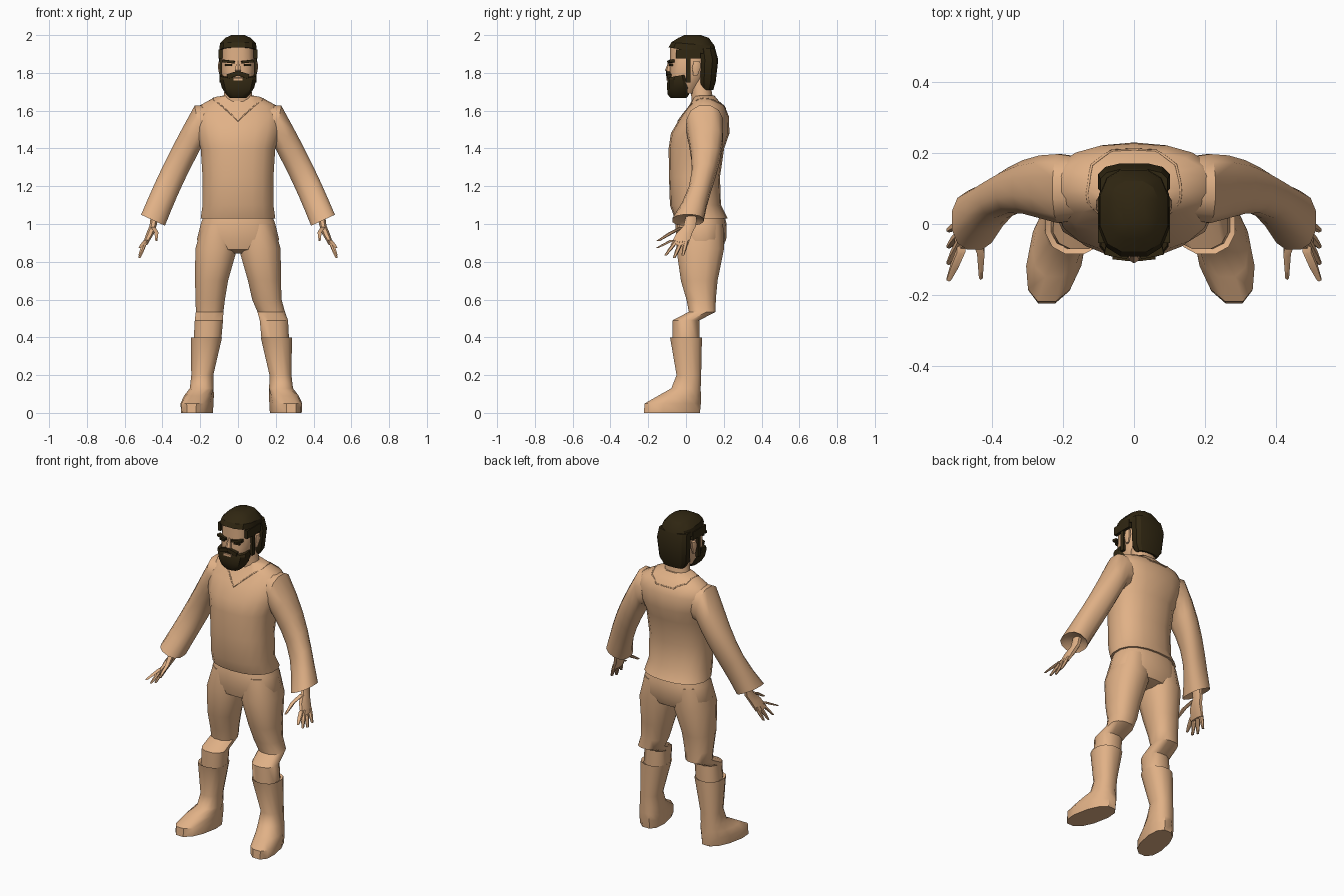
import bpy, bmesh, math
from mathutils import Vector, Matrix
from mathutils.bvhtree import BVHTree

cube = bpy.data.objects.get("Cube")
if cube:
    bpy.data.objects.remove(cube, do_unlink=True)


def material(name, red, green, blue):
    made = bpy.data.materials.new(name)
    made.use_nodes = True
    color = (red, green, blue, 1)
    made.diffuse_color = color
    made.node_tree.nodes["Principled BSDF"].inputs["Base Color"].default_value = color
    return made


tan = material("warm_tan", .75, .44, .24)
dark = material("dark_brown", .03, .02, .006)


def finish(name, bm, paint, crease=40):
    bmesh.ops.recalc_face_normals(bm, faces=bm.faces)
    mesh = bpy.data.meshes.new(name)
    bm.to_mesh(mesh)
    bm.free()
    mesh.materials.append(paint)
    part = bpy.data.objects.new(name, mesh)
    bpy.context.collection.objects.link(part)
    bpy.ops.object.select_all(action='DESELECT')
    part.select_set(True)
    bpy.context.view_layer.objects.active = part
    bpy.ops.object.shade_smooth_by_angle(angle=math.radians(crease))
    return part


def ring(z, wide, deep, x=0, y=0, rise=0, pitch=0, splay=0):
    """Cross-section: half sizes, centre, slopes over x and y, and sideways shear."""
    def point(angle, power):
        c, s = (math.copysign(abs(f) ** power, f) for f in (math.cos(angle), math.sin(angle)))
        return Vector((x + wide * c - splay * s, y + deep * s, z + rise * c + pitch * s))
    return point


def loft(name, *rings, paint=tan, sides=12, power=.85, side=1, lean=None, crease=40):
    bm = bmesh.new()
    loops = []
    for point in rings:
        loop = []
        for i in range(sides):
            p = point(math.tau * (i + .5) / sides, power)
            p.x = side * p.x + (lean(p.z) if lean else 0)
            loop.append(bm.verts.new(p))
        loops.append(loop)
    for low, high in zip(loops, loops[1:]):
        for i in range(sides):
            j = (i + 1) % sides
            bm.faces.new((low[i], low[j], high[j], high[i]))
    bm.faces.new(loops[0])
    bm.faces.new(loops[-1])
    return finish(name, bm, paint, crease)


def block(name, center, size, paint=dark, turn=0, roll=0):
    bm = bmesh.new()
    place = (Matrix.Translation(center) @ Matrix.Rotation(turn, 4, 'Z')
             @ Matrix.Rotation(roll, 4, 'Y') @ Matrix.Diagonal((*size, 1)))
    bmesh.ops.create_cube(bm, size=1, matrix=place)
    return finish(name, bm, paint)


# Shirt body
shirt = loft(
    "shirt",
    ring(z=1.03, wide=.2, deep=.14, y=.08),
    ring(z=1.1, wide=.19, deep=.135, y=.05),
    ring(z=1.25, wide=.19, deep=.135, y=.045),
    ring(z=1.4, wide=.2, deep=.147, y=.055),
    ring(z=1.48, wide=.225, deep=.155, y=.075),
    ring(z=1.57, wide=.24, deep=.127, y=.1),
    ring(z=1.625, wide=.21, deep=.095, y=.11),
    ring(z=1.665, wide=.13, deep=.065, y=.11, pitch=-.015),
    ring(z=1.68, wide=.08, deep=.05, y=.1),
    sides=18)

# Neckline trim laid on the shirt
tree = BVHTree.FromObject(shirt, bpy.context.evaluated_depsgraph_get())
front = Vector((0, -.05, 1.55))
half = [Vector((.13, .06, 1.66)), Vector((.12, .17, 1.65)), Vector((.06, .2, 1.61))]
corners = [front, *half] + [Vector((-p.x, p.y, p.z)) for p in reversed(half)]
path = [a.lerp(b, t / 4) for a, b in zip(corners, corners[1:] + [front]) for t in range(4)]
curve = bpy.data.curves.new("neckline", 'CURVE')
curve.dimensions = '3D'
curve.bevel_depth = .004
curve.bevel_resolution = 0
spline = curve.splines.new('POLY')
spline.points.add(len(path) - 1)
for point, p in zip(spline.points, path):
    point.co = (*tree.find_nearest(p)[0], 1)
spline.use_cyclic_u = True
curve.materials.append(tan)
bpy.context.collection.objects.link(bpy.data.objects.new("neckline", curve))

# Trouser seat
loft("trouser_seat",
     ring(z=1.04, wide=.185, deep=.125, y=.08),
     ring(z=1, wide=.2, deep=.135, y=.08),
     ring(z=.92, wide=.22, deep=.133, y=.08),
     ring(z=.865, wide=.2, deep=.115, y=.075),
     ring(z=.845, wide=.1, deep=.06, y=.075),
     sides=18)


# The lower legs drift a little to one side
def drift(z):
    return .018 * min(1, max(0, (.62 - z) / .12))


# Sleeve section at a fraction of the way from shoulder to cuff
def sleeve_ring(t):
    bow, growth = math.sin(math.pi * t), math.sqrt(t)
    center = Vector((.21, .1, 1.52)).lerp(Vector((.45, .01, 1.02)), t)
    return ring(z=center.z, x=center.x + bow * .01, y=center.y + bow * .04,
                wide=.02 + growth * .045, rise=.11 - growth * .08,
                deep=.1 - .015 * t - .03 * math.sin(math.pi * t ** 1.5))


for label, side in (("left", 1), ("right", -1)):
    # Trouser leg with a bent knee
    loft(label + "_trouser_leg",
         ring(z=1, wide=.09, deep=.12, x=.1, y=.08),
         ring(z=.87, wide=.114, deep=.13, x=.115, y=.075),
         ring(z=.7, wide=.09, deep=.1, x=.14, y=.07),
         ring(z=.6, wide=.08, deep=.08, x=.15, y=.08),
         ring(z=.535, wide=.075, deep=.073, x=.163, y=.086),
         ring(z=.49, wide=.077, deep=.073, x=.172),
         ring(z=.38, wide=.075, deep=.073, x=.18),
         side=side, lean=drift)
    # Boot
    loft(label + "_boot",
         ring(z=.385, wide=.06, deep=.06, x=.185),
         ring(z=.4, wide=.085, deep=.087, x=.185),
         ring(z=.2, wide=.06, deep=.067, x=.207, y=.015),
         ring(z=.13, wide=.065, deep=.08, x=.21),
         ring(z=.09, wide=.075, deep=.117, x=.225, y=-.035, splay=.02),
         ring(z=.05, wide=.08, deep=.153, x=.235, y=-.07, splay=.03),
         ring(z=0, wide=.077, deep=.153, x=.235, y=-.075, splay=.03),
         side=side, lean=drift)
    # Sleeve flaring to an open cuff
    loft(label + "_sleeve",
         ring(z=1.53, wide=.01, deep=.09, x=.14, y=.1, rise=.1),
         *(sleeve_ring(step / 6) for step in range(7)),
         ring(z=1.035, wide=.045, deep=.06, x=.445, y=.015, rise=.02),
         side=side)
    # Hand
    loft(label + "_palm",
         ring(z=1.05, wide=.022, deep=.03, x=.44, y=.03),
         ring(z=.99, wide=.02, deep=.035, x=.45, y=.02),
         ring(z=.95, wide=.022, deep=.045, x=.465, y=-.01),
         ring(z=.89, wide=.014, deep=.05, x=.493, y=-.035),
         side=side, sides=8)
    for k, finger in enumerate(("index", "middle", "ring", "little")):
        base = Vector((.487, -.072 + .025 * k, .915))
        tip = Vector((.522, -.155 + .046 * k, .82 + .013 * (k - 2) ** 2))
        knuckle = base.lerp(tip, .55)
        loft(f"{label}_{finger}_finger",
             *(ring(z=p.z, wide=size, deep=size, x=p.x, y=p.y)
               for p, size in ((base, .013), (knuckle, .012), (tip, .007))),
             side=side, sides=6)
    loft(label + "_thumb",
         ring(z=.985, wide=.015, deep=.018, x=.45, y=-.015),
         ring(z=.955, wide=.012, deep=.018, x=.432, y=-.075),
         ring(z=.91, wide=.006, deep=.01, x=.432, y=-.148),
         side=side, sides=6)
    # Ear
    loft(label + "_ear",
         ring(z=1.785, wide=.008, deep=.012, x=.09, y=.05),
         ring(z=1.83, wide=.014, deep=.024, x=.094, y=.055),
         ring(z=1.86, wide=.01, deep=.018, x=.094, y=.058),
         side=side, sides=8)
    # Brow, eye and hair on the sides of the face
    block(label + "_brow", (side * .05, -.08, 1.86), (.066, .026, .014), turn=side * .2, roll=side * -.1)
    block(label + "_eye", (side * .05, -.08, 1.842), (.036, .014, .01), turn=side * .2)
    block(label + "_temple_hair", (side * .092, .012, 1.9), (.02, .13, .05))
    block(label + "_sideburn", (side * .09, .012, 1.82), (.018, .026, .14))
    block(label + "_moustache", (side * .027, -.092, 1.79), (.062, .022, .024), turn=side * .1, roll=side * .3)

# Neck, face and nose
loft("neck",
     ring(z=1.6, wide=.1, deep=.06, y=.09),
     ring(z=1.67, wide=.078, deep=.058, y=.085),
     ring(z=1.78, wide=.066, deep=.055, y=.07))
loft("face",
     ring(z=1.69, wide=.05, deep=.06, y=-.01),
     ring(z=1.75, wide=.083, deep=.087),
     ring(z=1.82, wide=.09, deep=.1, y=.015),
     ring(z=1.94, wide=.086, deep=.105, y=.02),
     ring(z=1.97, wide=.06, deep=.07, y=.03),
     sides=16, power=.75)
loft("nose",
     ring(z=1.865, wide=.009, deep=.008, y=-.083),
     ring(z=1.815, wide=.017, deep=.021, y=-.09),
     ring(z=1.8, wide=.014, deep=.014, y=-.085),
     sides=6)

# Beard with a small lip
loft("beard",
     ring(z=1.667, wide=.045, deep=.043, y=-.04),
     ring(z=1.685, wide=.064, deep=.058, y=-.04),
     ring(z=1.72, wide=.087, deep=.062, y=-.04),
     ring(z=1.765, wide=.1, deep=.06, y=-.04),
     ring(z=1.785, wide=.095, deep=.055, y=-.04, pitch=.01),
     paint=dark, power=.7, crease=30)
block("lower_lip", (0, -.1, 1.766), (.05, .009, .013), paint=tan)

# Hair: crown above, thick mass behind
loft("hair_crown",
     ring(z=1.912, wide=.102, deep=.13, y=.035, pitch=-.024),
     ring(z=1.952, wide=.098, deep=.118, y=.037, pitch=-.01),
     ring(z=1.985, wide=.07, deep=.083, y=.04),
     ring(z=2, wide=.035, deep=.045, y=.035),
     paint=dark, power=.75, crease=30)
loft("hair_back",
     ring(z=1.71, wide=.068, deep=.035, y=.11),
     ring(z=1.75, wide=.094, deep=.045, y=.113),
     ring(z=1.87, wide=.104, deep=.052, y=.12),
     ring(z=1.93, wide=.097, deep=.045, y=.11),
     paint=dark, power=.7, crease=30)
